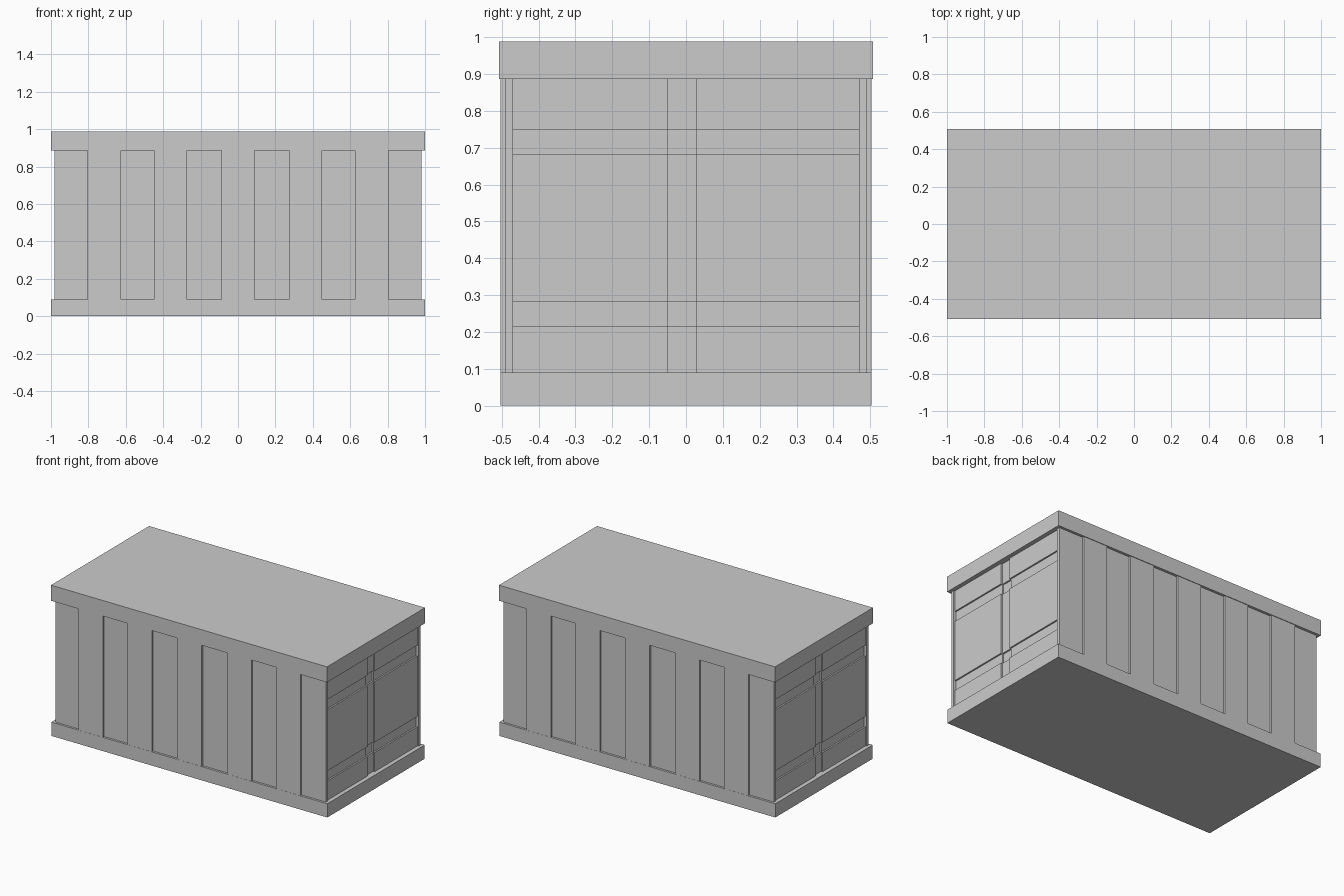
import bpy, bmesh
from mathutils import Matrix, Vector

if "Cube" in bpy.data.objects:
    bpy.data.objects.remove(bpy.data.objects["Cube"])

Z0, Z1 = 0.09, 0.886      # wall bottom and top
WALL_Y, RIB_Y = 0.49, 0.503
CORE_X, POST_X = 0.95, 0.98


def boxes(name, specs, spin=False):
    """One object from (x0, x1, y0, y1, z0, z1) boxes; spin adds a copy turned 180 degrees."""
    bm = bmesh.new()
    for x0, x1, y0, y1, z0, z1 in specs:
        m = (Matrix.Translation(((x0 + x1) / 2, (y0 + y1) / 2, (z0 + z1) / 2))
             @ Matrix.Diagonal((x1 - x0, y1 - y0, z1 - z0, 1)))
        bmesh.ops.create_cube(bm, size=1, matrix=m)
    if spin:
        dup = bmesh.ops.duplicate(bm, geom=bm.verts[:] + bm.edges[:] + bm.faces[:])
        verts = [g for g in dup["geom"] if isinstance(g, bmesh.types.BMVert)]
        bmesh.ops.scale(bm, vec=Vector((-1, -1, 1)), verts=verts)
    mesh = bpy.data.meshes.new(name)
    bm.to_mesh(mesh)
    bm.free()
    ob = bpy.data.objects.new(name, mesh)
    bpy.context.collection.objects.link(ob)
    return ob


# Base frame, roof slab and inner body
boxes("base_frame", [(-1, 1, -0.504, 0.504, 0, Z0)])
boxes("roof_slab", [(-1, 1, -0.507, 0.507, Z1, 0.988)])
boxes("body_core", [(-CORE_X, CORE_X, -WALL_Y, WALL_Y, Z0, Z1)])

# Raised flat ribs on both long sides, leaving six recesses
ribs = [(x - 0.0885, x + 0.0885, -RIB_Y, -WALL_Y + 0.01, Z0, Z1)
        for x in (-0.715, -0.36, 0, 0.36, 0.715)]
boxes("side_ribs", ribs, spin=True)

# Corner posts
posts = [(CORE_X - 0.01, POST_X, *y, Z0, Z1) for y in ((-WALL_Y, -0.47), (0.47, WALL_Y))]
boxes("corner_posts", posts, spin=True)

# End doors: flat panels crossed by one upright and two level grooves
y_cuts = [-0.47, -0.049, 0.027, 0.47]
z_cuts = [Z0, 0.216, 0.282, 0.681, 0.749, Z1]
cells = []
for i in range(3):
    for j in range(5):
        depth = 0.01 * ((i == 1) + (j % 2))
        cells.append((CORE_X - 0.01, 0.972 - depth, y_cuts[i], y_cuts[i + 1],
                      z_cuts[j], z_cuts[j + 1]))
boxes("end_doors", cells, spin=True)
